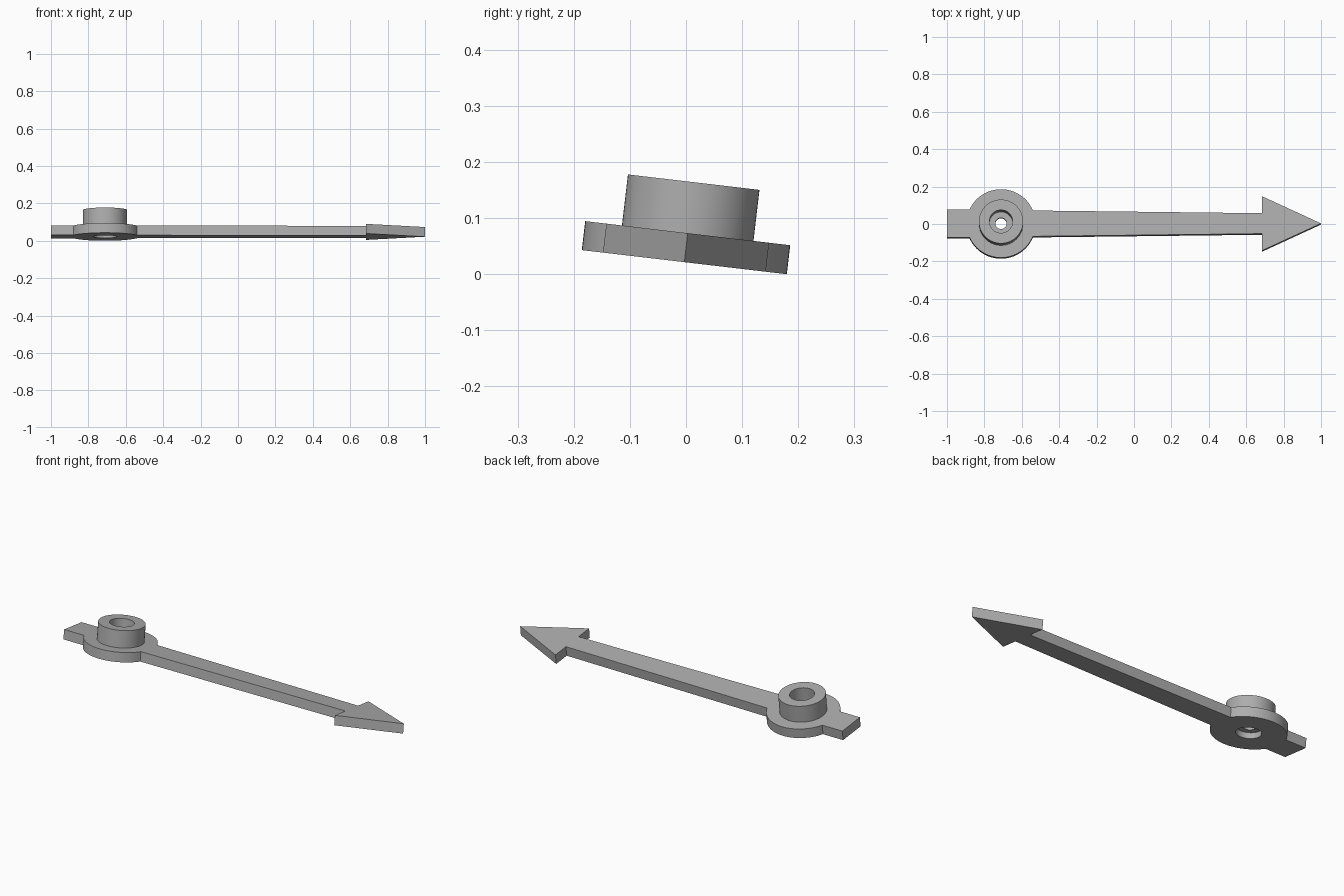
import bpy, bmesh, math
from mathutils import Matrix

if "Cube" in bpy.data.objects:
    bpy.data.objects.remove(bpy.data.objects["Cube"])

HUB_X, DISC_R, PLATE_T = -0.711, 0.184, 0.052
BOSS_R, BOSS_TOP, BORE_R, PIN_R = 0.118, 0.1435, 0.062, 0.03
SEGS = 64
TILT = Matrix.Translation((0, -0.003, 0.0215)) @ Matrix.Rotation(math.radians(-6.7), 4, 'X')

grey = bpy.data.materials.new("light_grey")
grey.diffuse_color = (0.42, 0.42, 0.42, 1)
grey.use_nodes = True
grey.node_tree.nodes["Principled BSDF"].inputs["Base Color"].default_value = grey.diffuse_color


def finish(name, bm):
    bmesh.ops.recalc_face_normals(bm, faces=bm.faces)
    mesh = bpy.data.meshes.new(name)
    bm.to_mesh(mesh)
    bm.free()
    mesh.transform(TILT)
    mesh.materials.append(grey)
    ob = bpy.data.objects.new(name, mesh)
    bpy.context.collection.objects.link(ob)
    bpy.ops.object.select_all(action='DESELECT')
    ob.select_set(True)
    bpy.context.view_layer.objects.active = ob
    bpy.ops.object.shade_smooth_by_angle(angle=math.radians(30))


def loop(bm, pts):
    vs = [bm.verts.new((x, y, 0)) for x, y in pts]
    return [bm.edges.new((v, vs[i - 1])) for i, v in enumerate(vs)]


# Pointer plate: tail, disc arc, tapered shaft and arrow head as one outline
a0 = math.asin(0.0695 / DISC_R)
a1 = math.pi - math.asin(0.076 / DISC_R)
N = 28
upper = [(0.685, 0.146), (0.685, 0.055)]
for i in range(N + 1):
    a = a0 + (a1 - a0) * i / N
    upper.append((HUB_X + DISC_R * math.cos(a), DISC_R * math.sin(a)))
upper.append((-1, 0.076))
outline = [(1, 0)] + upper + [(x, -y) for x, y in reversed(upper)]
hole = [(HUB_X + BORE_R * math.cos(2 * math.pi * i / SEGS),
         BORE_R * math.sin(2 * math.pi * i / SEGS)) for i in range(SEGS)]
bm = bmesh.new()
edges = loop(bm, outline) + loop(bm, hole)
bmesh.ops.triangle_fill(bm, edges=edges, use_beauty=True)
ext = bmesh.ops.extrude_face_region(bm, geom=bm.faces[:], use_keep_orig=True)
bmesh.ops.translate(bm, vec=(0, 0, PLATE_T),
                    verts=[g for g in ext["geom"] if isinstance(g, bmesh.types.BMVert)])
finish("pointer_plate", bm)

# Hub: raised ring with a narrow inner flange, turned around the pivot
profile = [(BOSS_R, PLATE_T), (BOSS_R, BOSS_TOP), (BORE_R, BOSS_TOP), (BORE_R, 0.052),
           (PIN_R, 0.052), (PIN_R, 0.03), (BORE_R, 0.03)]
bm = bmesh.new()
rings = []
for r, z in profile:
    rings.append([bm.verts.new((HUB_X + r * math.cos(2 * math.pi * i / SEGS),
                                r * math.sin(2 * math.pi * i / SEGS), z)) for i in range(SEGS)])
for lo, hi in zip(rings, rings[1:]):
    for i in range(SEGS):
        j = (i + 1) % SEGS
        bm.faces.new((lo[i], lo[j], hi[j], hi[i]))
finish("hub_ring", bm)
